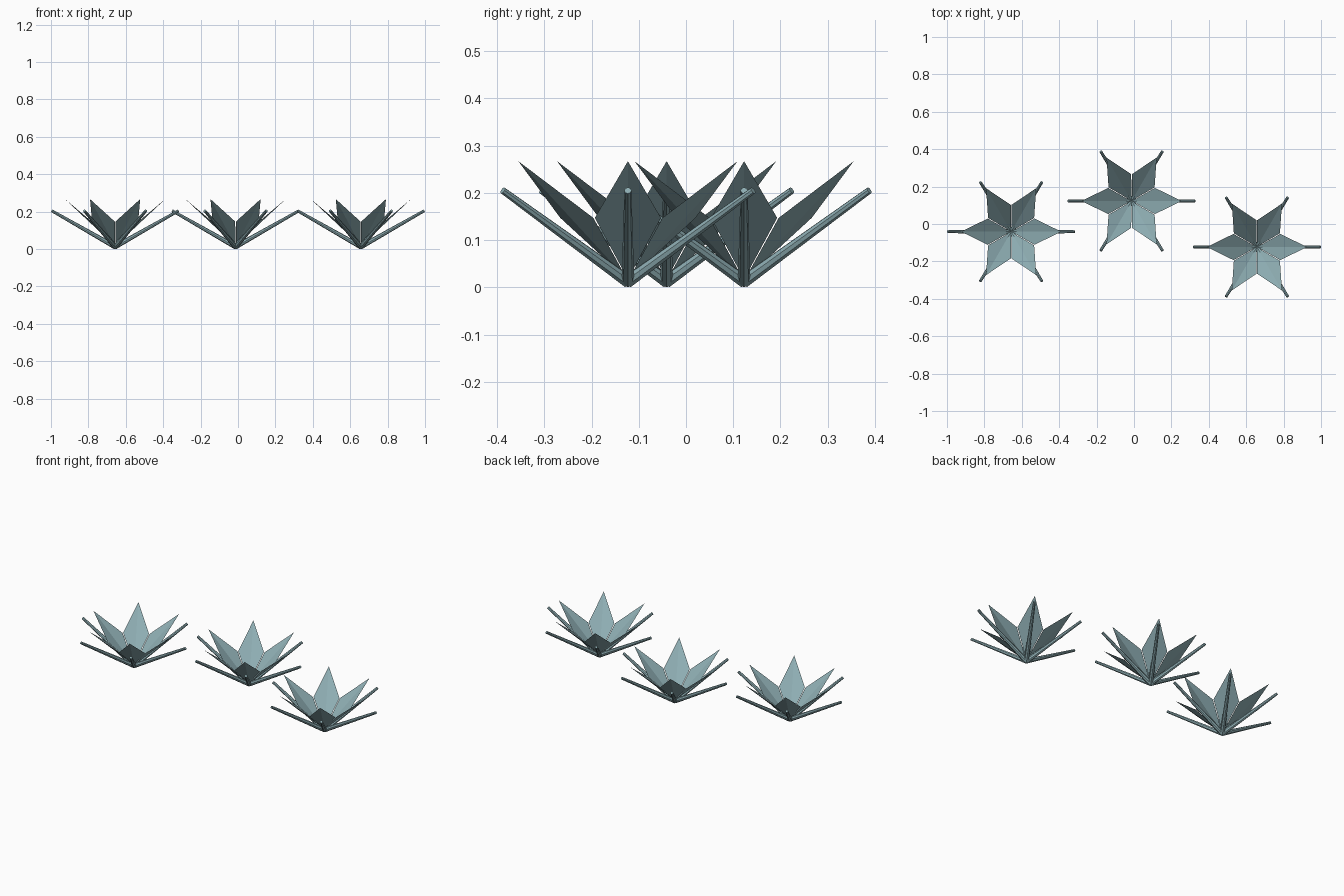
import bpy, bmesh, math
from mathutils import Vector, Matrix

if "Cube" in bpy.data.objects:
    bpy.data.objects.remove(bpy.data.objects["Cube"])

mat = bpy.data.materials.new("dusty teal")
mat.diffuse_color = (0.27, 0.42, 0.45, 1)
mat.use_nodes = True
mat.node_tree.nodes["Principled BSDF"].inputs["Base Color"].default_value = mat.diffuse_color


def finish(bm, name, loc):
    me = bpy.data.meshes.new(name)
    bm.to_mesh(me)
    bm.free()
    me.materials.append(mat)
    ob = bpy.data.objects.new(name, me)
    ob.location = loc
    bpy.context.collection.objects.link(ob)


# six folded kite leaves, valley along the midrib
def leaves(loc):
    bm = bmesh.new()
    for i in range(6):
        rot = Matrix.Rotation(i * math.pi / 3, 3, 'Z')
        base, tip, left, right = [bm.verts.new(rot @ Vector(p)) for p in (
            (0.002, 0, 0.017), (0.268, 0, 0.267), (0.125, 0.07, 0.147), (0.125, -0.07, 0.147))]
        bm.faces.new((base, tip, left))
        bm.faces.new((base, right, tip))
    finish(bm, "leaves", loc)


# six tapered rods fanning out below the leaves
def stems(loc):
    bm = bmesh.new()
    start = Vector((0, 0, 0.012))
    ends = [(0.339 * s, 0, 0.205) for s in (1, -1)]
    ends += [(0.165 * s, 0.265 * t, 0.205) for s in (1, -1) for t in (1, -1)]
    for e in ends:
        d = Vector(e) - start
        m = Matrix.Translation(start + d / 2) @ d.to_track_quat('Z', 'Y').to_matrix().to_4x4()
        bmesh.ops.create_cone(bm, cap_ends=True, segments=8, radius1=0.0135,
                              radius2=0.0075, depth=d.length, matrix=m)
    finish(bm, "stems", loc)


# three plants
for c in ((-0.657, -0.041, 0), (-0.013, 0.123, 0), (0.657, -0.123, 0)):
    leaves(c)
    stems(c)
